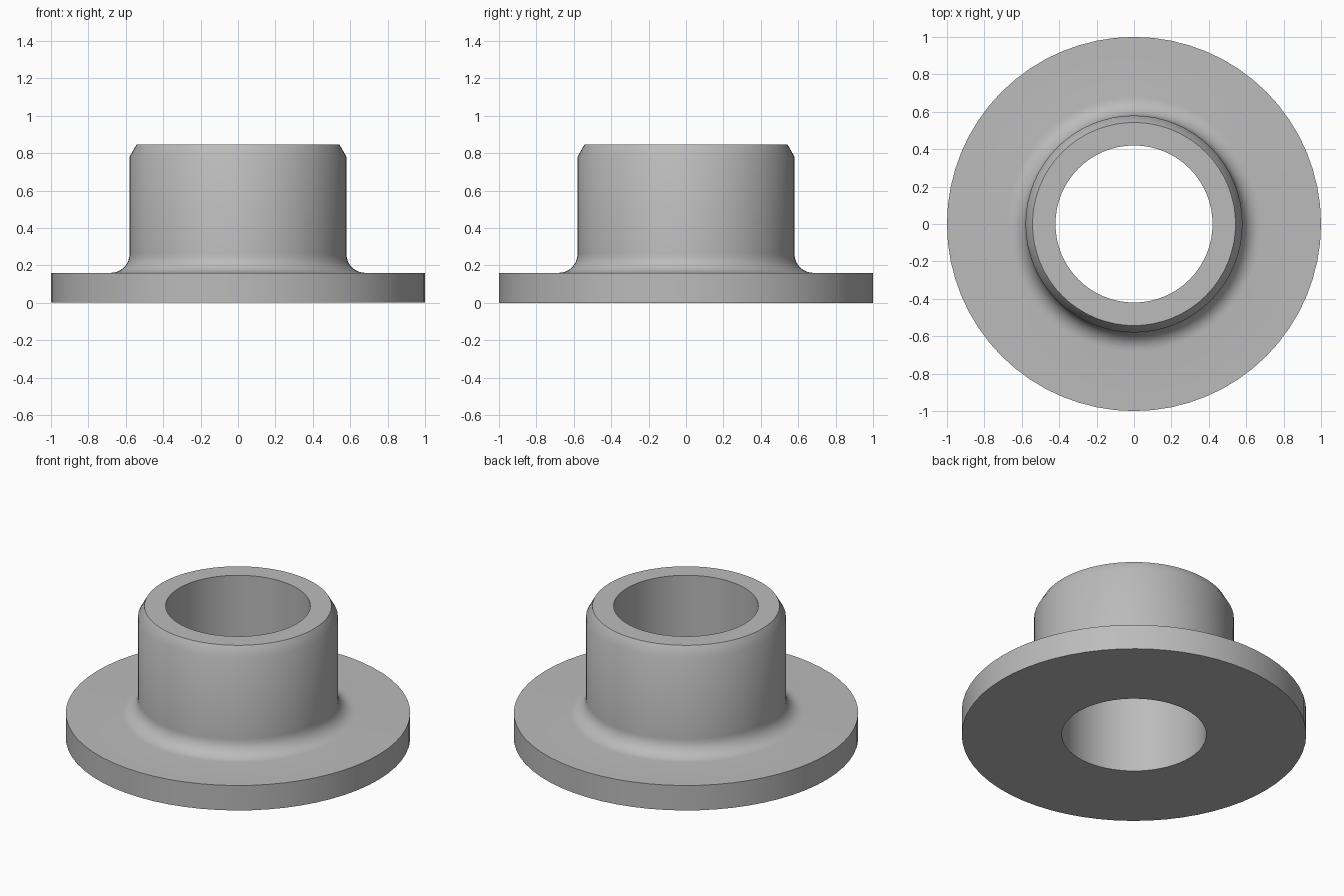
import bpy
import bmesh
import math

cube = bpy.data.objects.get("Cube")
if cube:
    bpy.data.objects.remove(cube, do_unlink=True)

SEGMENTS = 64
BORE, SLEEVE, FLANGE = 0.42, 0.58, 1.0
FLANGE_TOP, TOP = 0.16, 0.845
FILLET = 0.1

# Plain grey metal
grey = bpy.data.materials.new("grey metal")
grey.use_nodes = True
colour = (0.5, 0.5, 0.5, 1)
grey.diffuse_color = colour
grey.node_tree.nodes["Principled BSDF"].inputs["Base Color"].default_value = colour

# Closed cross-section (radius, height): flange, fillet, sleeve, chamfer, bore
profile = [(BORE, 0), (FLANGE, 0), (FLANGE, FLANGE_TOP)]
for i in range(9):
    a = math.radians(90) * i / 8
    profile.append((SLEEVE + FILLET * (1 - math.sin(a)),
                    FLANGE_TOP + FILLET * (1 - math.cos(a))))
profile += [(SLEEVE, 0.78), (0.543, TOP), (BORE, TOP)]

# Revolve the section around the z axis
bm = bmesh.new()
rings = []
for r, z in profile:
    ring = []
    for s in range(SEGMENTS):
        t = math.tau * s / SEGMENTS
        ring.append(bm.verts.new((r * math.cos(t), r * math.sin(t), z)))
    rings.append(ring)
for k, low in enumerate(rings):
    high = rings[(k + 1) % len(rings)]
    for s in range(SEGMENTS):
        n = (s + 1) % SEGMENTS
        bm.faces.new((low[s], low[n], high[n], high[s]))
bmesh.ops.recalc_face_normals(bm, faces=bm.faces)

mesh = bpy.data.meshes.new("flanged_bushing")
bm.to_mesh(mesh)
bm.free()
mesh.materials.append(grey)
bushing = bpy.data.objects.new("flanged_bushing", mesh)
bpy.context.collection.objects.link(bushing)

# Smooth round surfaces, crisp rims
bpy.ops.object.select_all(action="DESELECT")
bushing.select_set(True)
bpy.context.view_layer.objects.active = bushing
bpy.ops.object.shade_smooth_by_angle(angle=math.radians(35))
